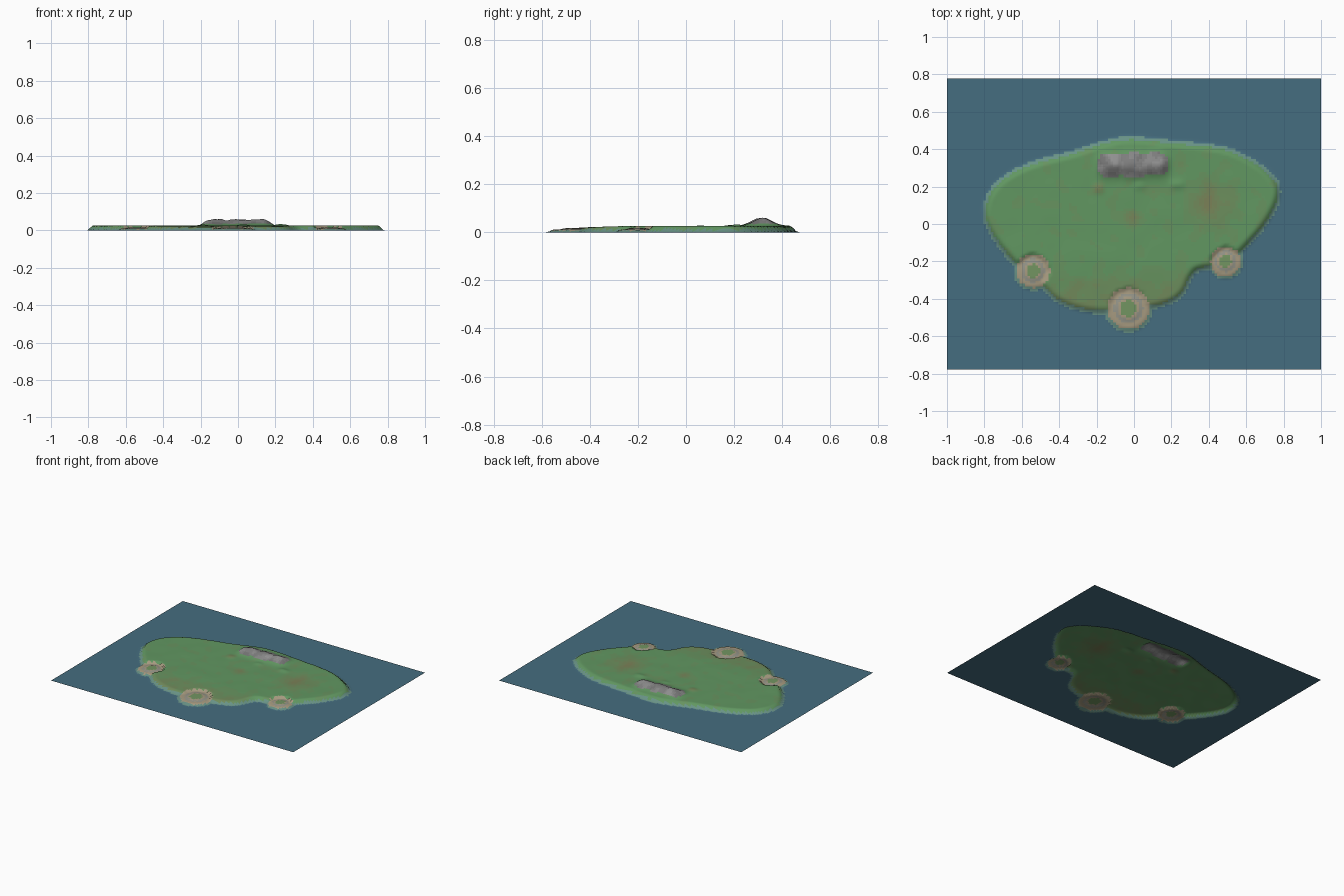
import bpy, bmesh, math
from mathutils import Vector, noise

if "Cube" in bpy.data.objects:
    bpy.data.objects.remove(bpy.data.objects["Cube"])

NX, NY, HX, HY = 144, 112, 1.0, 0.777

# coastline control points, smoothed with a closed Catmull-Rom curve
COAST = [(-.785, .09), (-.72, .21), (-.56, .305), (-.32, .37), (-.13, .43), (0, .445),
         (.19, .425), (.46, .395), (.62, .33), (.735, .24), (.76, .15), (.70, .02),
         (.59, -.11), (.48, -.205), (.34, -.23), (.29, -.28), (.25, -.36), (.165, -.415),
         (-.02, -.45), (-.23, -.455), (-.40, -.40), (-.51, -.29), (-.64, -.19), (-.76, -.03)]
# round sandy platforms: x, y, radius
RINGS = [(-.54, -.25, .085), (-.03, -.45, .105), (.49, -.20, .076)]
# rock lumps: x, y, width x, width y, height
LUMPS = [(-.12, .315, .055, .048, .034), (0, .315, .065, .052, .034), (.11, .32, .055, .048, .034),
         (-.19, .19, .022, .022, .005), (.03, .205, .025, .02, .006), (.23, .21, .03, .02, .007)]


def smooth_loop(pts, steps=4):
    out, n = [], len(pts)
    for i in range(n):
        a, b, c, d = (Vector(pts[(i + k) % n]) for k in (-1, 0, 1, 2))
        for s in range(steps):
            t = s / steps
            out.append(0.5 * (2 * b + (c - a) * t + (2 * a - 5 * b + 4 * c - d) * t * t
                              + (3 * b - a - 3 * c + d) * t ** 3))
    return out


LOOP = [(p.x, p.y) for p in smooth_loop(COAST)]


def coast_distance(x, y):
    """Signed distance to the coast, positive on land."""
    best, inside = 9.0, False
    for i, (bx, by) in enumerate(LOOP):
        ax, ay = LOOP[i - 1]
        dx, dy = bx - ax, by - ay
        t = max(0, min(1, ((x - ax) * dx + (y - ay) * dy) / (dx * dx + dy * dy)))
        best = min(best, (x - ax - t * dx) ** 2 + (y - ay - t * dy) ** 2)
        if (ay > y) != (by > y) and x < ax + (y - ay) / dy * dx:
            inside = not inside
    return math.sqrt(best) * (1 if inside else -1)


def step(a, b, v):
    t = max(0, min(1, (v - a) / (b - a)))
    return t * t * (3 - 2 * t)


def rock(x, y):
    return max(h * math.exp(-((x - cx) / wx) ** 4 * .4 - ((y - cy) / wy) ** 2 * .8)
               for cx, cy, wx, wy, h in LUMPS)


def height(x, y):
    d = coast_distance(x, y)
    n = noise.noise(Vector((x * 9, y * 9, 2)))
    fine = noise.noise(Vector((x * 30, y * 30, 5)))
    land = .019 + .007 * step(-.5, -.2, y) + .0015 * n
    r = rock(x, y)
    land += r * (1 + .18 * fine)
    z = land * step(-.022, .012, d)
    for cx, cy, R in RINGS:
        q = math.hypot(x - cx, y - cy) / R
        pad = .011 + .006 * step(.75, .5, q) if q < 1.02 else .011 * step(1.25, 1.02, q)
        w = step(1.35, .95, q)
        z = z * (1 - w) + max(pad, z * (q > 1)) * w
    return z


# palette of face colours
mesh = bpy.data.meshes.new("island_terrain")
slots = {}


def slot(name, rgb):
    if name not in slots:
        m = bpy.data.materials.new(name)
        m.diffuse_color = (*rgb, 1)
        m.use_nodes = True
        m.node_tree.nodes["Principled BSDF"].inputs["Base Color"].default_value = m.diffuse_color
        mesh.materials.append(m)
        slots[name] = len(slots)
    return slots[name]


def mix(a, b, t):
    return tuple(p + (q - p) * t for p, q in zip(a, b))


def face_slot(c):
    x, y, z = c
    n = noise.noise(Vector((x * 14, y * 14, 7)))
    for cx, cy, R in RINGS:
        q = math.hypot(x - cx, y - cy) / R
        if q < .42:
            return slot("pad_grass", (.17, .30, .12))
        if .55 < q < .75:
            return slot("pad_stone", (.30, .30, .25))
        if q < 1.06:
            return slot("sand", (.39, .33, .22))
    if z < .0008:
        return slot("water", (.06, .155, .215))
    if z < .012:
        return slot("shallows", (.14, .29, .24))
    r = rock(x, y)
    if r > .009:
        k = round(max(0, min(3, 1.5 + 4 * n)))
        return slot(f"rock_{k}", mix((.17, .17, .17), (.28, .28, .28), k / 3))
    # grass turns olive to the south and brown in the worn patches
    dry = .45 * step(-.15, -.45, y) + .3 * n
    for cx, cy, s, w in ((.41, .11, .12, .7), (0, .03, .05, .6), (-.19, .19, .03, .5)):
        dry += w * math.exp(-((x - cx) ** 2 + (y - cy) ** 2) / (s * s))
    k = round(6 * max(0, min(1, dry)))
    return slot(f"grass_{k}", mix((.12, .31, .12), (.21, .20, .09), k / 6))


# terrain sheet: sea, island, rock ridge and platforms in one height field
bm = bmesh.new()
bmesh.ops.create_grid(bm, x_segments=NX, y_segments=NY, size=1)
for v in bm.verts:
    v.co.x *= HX
    v.co.y *= HY
    v.co.z = max(0, height(v.co.x, v.co.y))
for f in bm.faces:
    f.smooth = True
    f.material_index = face_slot(f.calc_center_median())
bm.to_mesh(mesh)
bm.free()
island = bpy.data.objects.new("island_terrain", mesh)
bpy.context.collection.objects.link(island)
